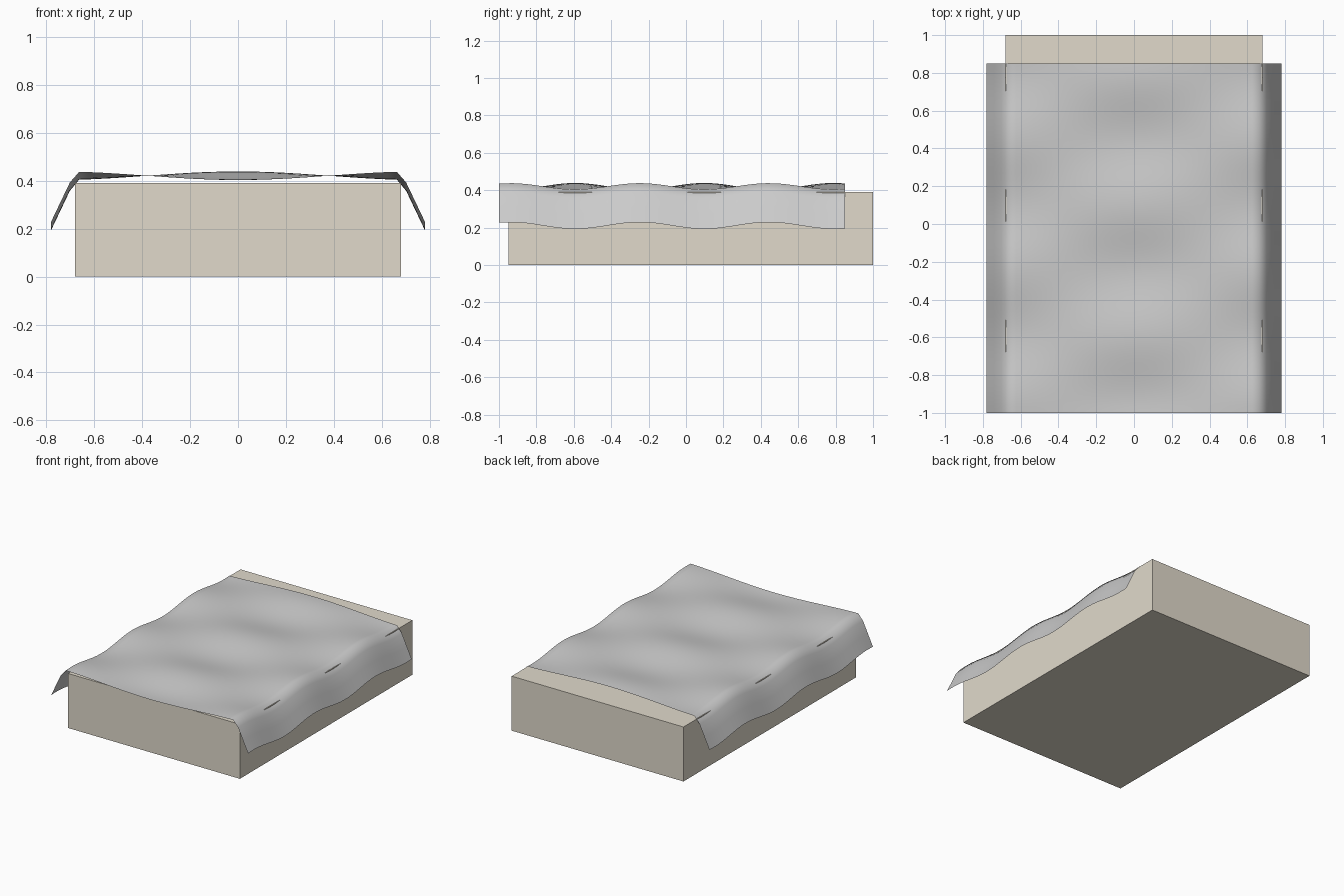
import bpy, bmesh
from math import sin, cos

if "Cube" in bpy.data.objects:
    bpy.data.objects.remove(bpy.data.objects["Cube"])

# Mattress: plain tan block
bpy.ops.mesh.primitive_cube_add(size=1, location=(0, 0.025, 0.195))
mattress = bpy.context.object
mattress.name = "mattress"
mattress.scale = (1.36, 1.95, 0.39)
bpy.ops.object.transform_apply(location=True, rotation=False, scale=True)
mat = bpy.data.materials.new("mattress_fabric")
mat.diffuse_color = (0.75, 0.70, 0.60, 1)
mat.use_nodes = True
mat.node_tree.nodes["Principled BSDF"].inputs["Base Color"].default_value = mat.diffuse_color
mattress.data.materials.append(mat)

# Blanket: thin rippled sheet whose sides hang over the mattress
NX, NY = 40, 48
HALF_W, Y0, Y1 = 0.78, -1.0, 0.85


def blanket_height(x, y):
    ripple = 0.018 * cos(4.15 * x) * sin(9.1 * (y + 0.075))
    return 0.421 + ripple - 2.1 * max(0, abs(x) - 0.68)


bm = bmesh.new()
rows = []
for j in range(NY + 1):
    y = Y0 + (Y1 - Y0) * j / NY
    xs = [HALF_W * (2 * i / NX - 1) for i in range(NX + 1)]
    rows.append([bm.verts.new((x, y, blanket_height(x, y))) for x in xs])
for a, b in zip(rows, rows[1:]):
    for i in range(NX):
        bm.faces.new((a[i], a[i + 1], b[i + 1], b[i])).smooth = True
mesh = bpy.data.meshes.new("blanket")
bm.to_mesh(mesh)
bm.free()
blanket = bpy.data.objects.new("blanket", mesh)
bpy.context.collection.objects.link(blanket)
